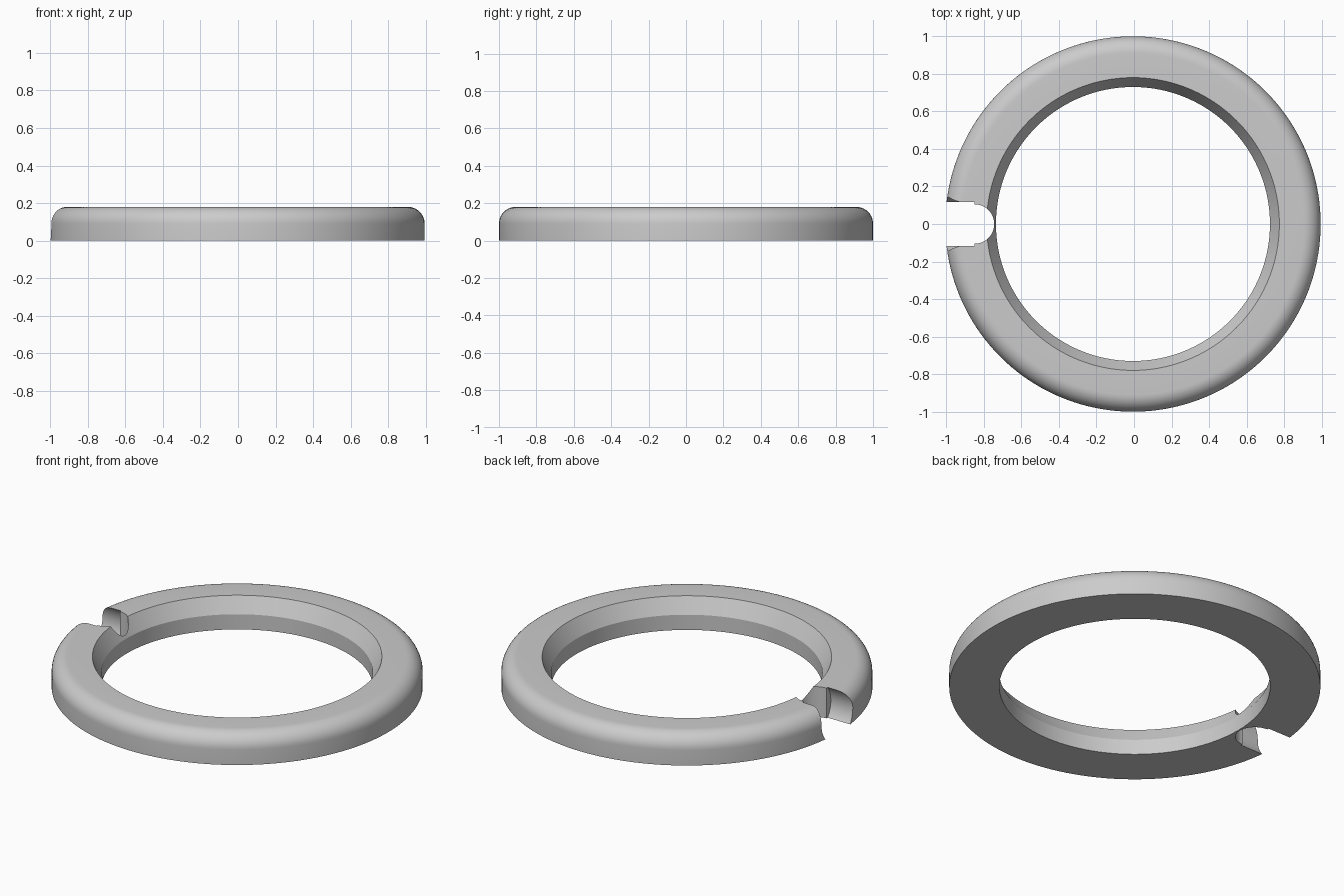
import bpy, bmesh, math
from mathutils import Matrix, Vector

if "Cube" in bpy.data.objects:
    bpy.data.objects.remove(bpy.data.objects["Cube"])

SHIFT = -0.0055   # ring axis sits slightly left so the notched ring is centred
H = 0.18

grey = bpy.data.materials.new("light grey")
grey.diffuse_color = (0.6, 0.6, 0.6, 1)
grey.use_nodes = True
grey.node_tree.nodes["Principled BSDF"].inputs["Base Color"].default_value = grey.diffuse_color


def add_object(name, bm):
    bmesh.ops.recalc_face_normals(bm, faces=bm.faces)
    mesh = bpy.data.meshes.new(name)
    bm.to_mesh(mesh)
    bm.free()
    mesh.materials.append(grey)
    obj = bpy.data.objects.new(name, mesh)
    bpy.context.collection.objects.link(obj)
    return obj


def cylinder_cutter(name, radius, depth, matrix, segments=64):
    bm = bmesh.new()
    bmesh.ops.create_cone(bm, cap_ends=True, segments=segments, radius1=radius,
                          radius2=radius, depth=depth, matrix=matrix)
    obj = add_object(name, bm)
    obj.hide_render = True
    obj.hide_set(True)
    return obj


# Ring: rounded outer shoulder, flat base, chamfered inner lip
R = 0.09
profile = [(0.73, 0), (1, 0)]
profile += [(1 - R + R * math.cos(a), H - R + R * math.sin(a))
            for a in (math.pi / 2 * i / 10 for i in range(11))]
profile += [(0.78, H), (0.73, 0.09)]

bm = bmesh.new()
N = 160
rings = []
for i in range(N):
    t = 2 * math.pi * i / N
    rings.append([bm.verts.new((r * math.cos(t) + SHIFT, r * math.sin(t), z))
                  for r, z in profile])
for i in range(N):
    a, b = rings[i], rings[(i + 1) % N]
    for j in range(len(profile)):
        k = (j + 1) % len(profile)
        bm.faces.new((a[j], b[j], b[k], a[k]))
ring = add_object("ring", bm)

# Notch: horizontal round channel from outside, ending in a vertical round pocket
channel = cylinder_cutter(
    "channel_cutter", 0.147, 0.4,
    Matrix.Translation((-1.05, 0, 0.09)) @ Matrix.Rotation(math.pi / 2, 4, 'Y'))
pocket = cylinder_cutter("pocket_cutter", 0.105, 0.6,
                         Matrix.Translation((-0.85, 0, 0.09)))
for cutter in (channel, pocket):
    mod = ring.modifiers.new("cut", 'BOOLEAN')
    mod.operation = 'DIFFERENCE'
    mod.solver = 'EXACT'
    mod.object = cutter

bpy.context.view_layer.objects.active = ring
ring.select_set(True)
for mod in list(ring.modifiers):
    bpy.ops.object.modifier_apply(modifier=mod.name)
for cutter in (channel, pocket):
    bpy.data.objects.remove(cutter)
bpy.ops.object.shade_smooth_by_angle(angle=math.radians(25))
